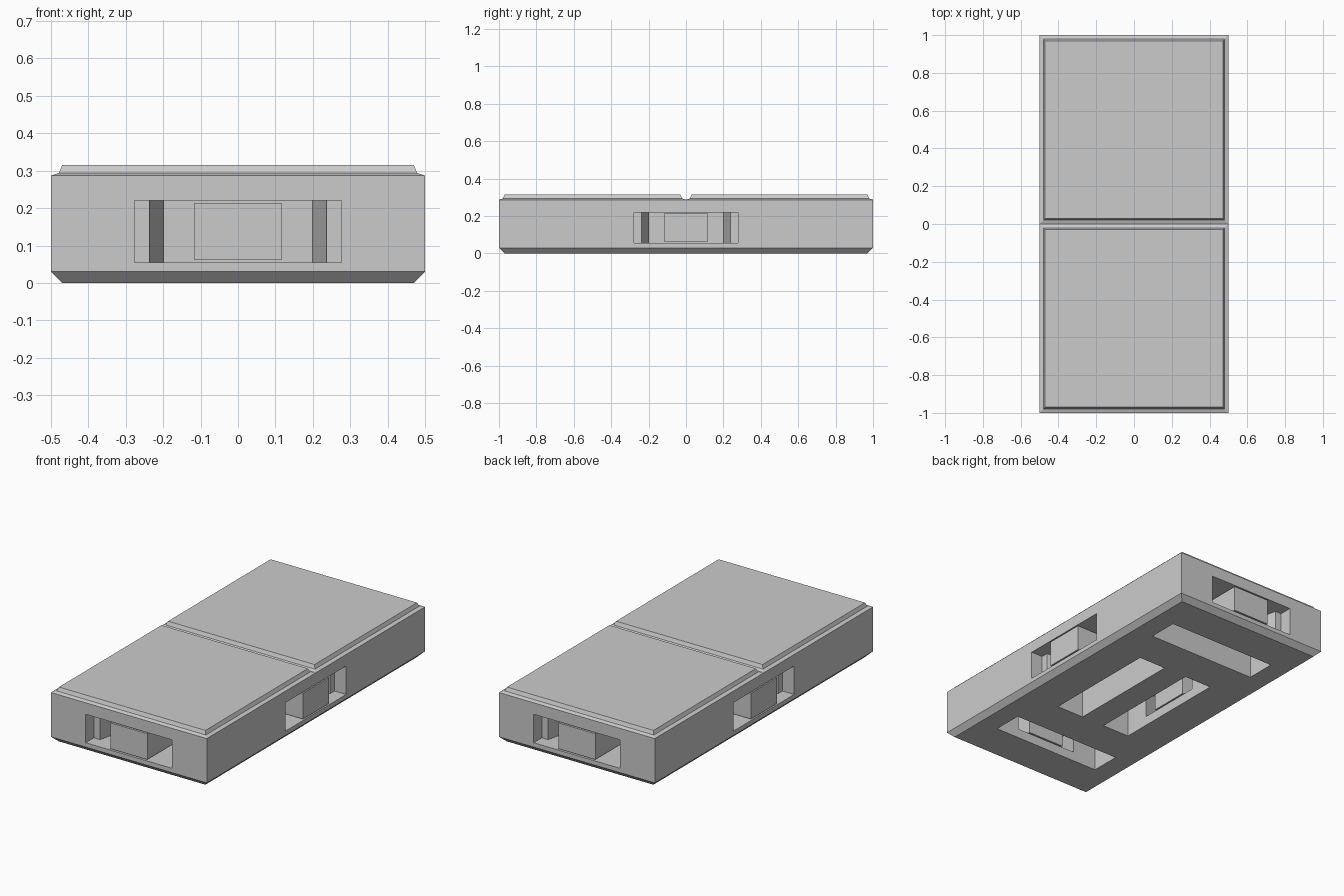
import bpy, bmesh, math
from mathutils import Matrix

cube = bpy.data.objects.get("Cube")
if cube:
    bpy.data.objects.remove(cube, do_unlink=True)

GREY = (0.6, 0.6, 0.6, 1)
stone = bpy.data.materials.new("stone grey")
stone.use_nodes = True
stone.diffuse_color = GREY
stone.node_tree.nodes["Principled BSDF"].inputs["Base Color"].default_value = GREY


def loft(name, rings, matrix=Matrix()):
    """Closed solid through stacked rings of equal point count."""
    bm = bmesh.new()
    loops = [[bm.verts.new(p) for p in ring] for ring in rings]
    n = len(loops[0])
    for low, high in zip(loops, loops[1:]):
        for i in range(n):
            j = (i + 1) % n
            bm.faces.new((low[i], low[j], high[j], high[i]))
    bm.faces.new(loops[0][::-1])
    bm.faces.new(loops[-1])
    bm.transform(matrix)
    bmesh.ops.recalc_face_normals(bm, faces=bm.faces)
    mesh = bpy.data.meshes.new(name)
    bm.to_mesh(mesh)
    bm.free()
    mesh.materials.append(stone)
    obj = bpy.data.objects.new(name, mesh)
    bpy.context.collection.objects.link(obj)
    return obj


def rect(hx, hy, z, cy=0):
    return [(-hx, cy - hy, z), (hx, cy - hy, z), (hx, cy + hy, z), (-hx, cy + hy, z)]


def prism(name, half_outline, z0, z1, matrix):
    """Mirror an outline of (half width, depth) points and extrude it in z."""
    outline = half_outline + [(-x, y) for x, y in reversed(half_outline)]
    return loft(name, [[(x, y, z) for x, y in outline] for z in (z0, z1)], matrix)


# Base with a chamfered lower edge
base = loft("base", [rect(0.47, 0.97, 0), rect(0.5, 1, 0.03), rect(0.5, 1, 0.287)])

# Two raised floor slabs with a sloped skirt
for name, cy in (("front_slab", -0.5), ("back_slab", 0.5)):
    loft(name, [rect(0.5, 0.5, 0.287, cy), rect(0.479, 0.479, 0.294, cy),
                rect(0.47, 0.47, 0.315, cy)])

# Clip sockets in each side, opening into slots in the underside
SOCKET = [(0.277, -0.05), (0.277, 0.075), (0.237, 0.075), (0.197, 0.252), (0.197, 0.3)]
SLOT = [(0.35, 0.25), (0.35, 0.425)]
PEG = [(0.118, 0), (0.118, 0.25)]
cutters = []
for i, side in enumerate(("front", "left", "back", "right")):
    reach = 0.5 if i % 2 else 1
    place = Matrix.Rotation(i * math.pi / 2, 4, "Z") @ Matrix.Translation((0, -reach, 0))
    cutters.append(prism(side + "_socket_cutter", SOCKET, 0.055, 0.22, place))
    cutters.append(prism(side + "_slot_cutter", SLOT, -0.05, 0.223, place))
    prism(side + "_socket_peg", PEG, 0.063, 0.213, place)

for cutter in cutters:
    cutter.hide_render = True
    mod = base.modifiers.new(cutter.name, "BOOLEAN")
    mod.operation = "DIFFERENCE"
    mod.solver = "EXACT"
    mod.object = cutter

# Bake the cuts and drop the cutters
bpy.context.view_layer.update()
graph = bpy.context.evaluated_depsgraph_get()
carved = bpy.data.meshes.new_from_object(base.evaluated_get(graph))
base.modifiers.clear()
base.data = carved
for cutter in cutters:
    bpy.data.objects.remove(cutter, do_unlink=True)
